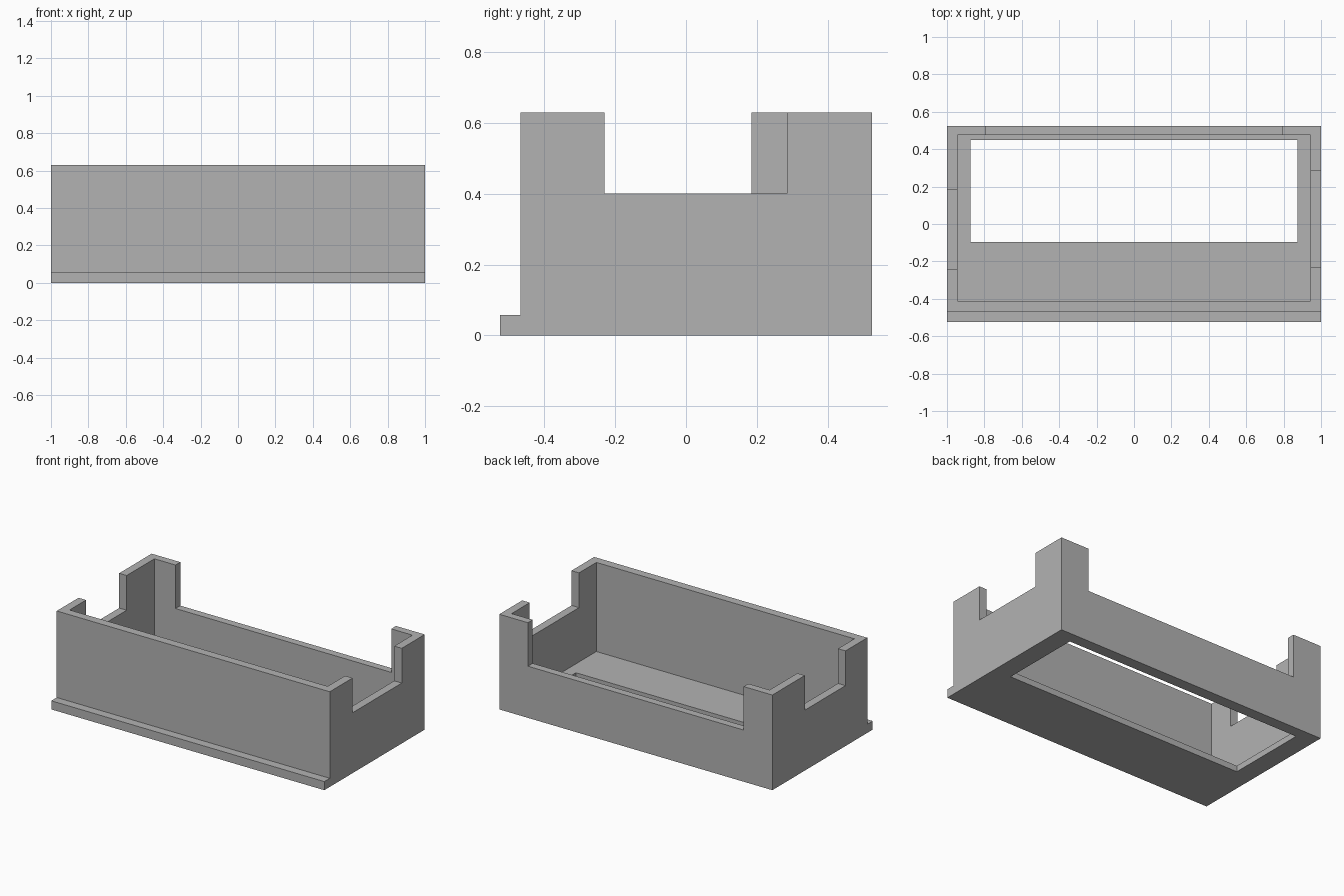
import bpy
import bmesh

cube = bpy.data.objects.get("Cube")
if cube:
    bpy.data.objects.remove(cube, do_unlink=True)

# Single matte grey
grey = bpy.data.materials.new("plain_grey")
grey.use_nodes = True
colour = (0.45, 0.45, 0.45, 1)
grey.diffuse_color = colour
grey.node_tree.nodes["Principled BSDF"].inputs["Base Color"].default_value = colour

# Main dimensions
HALF_X, FRONT, BACK, TOP = 1.0, -0.525, 0.525, 0.63
WALL_FRONT, LIP_TOP = -0.468, 0.057
WALL, FLOOR = 0.055, 0.04
OVER = 0.1  # cutters reach past the surfaces they open


def add_object(name, bm):
    bmesh.ops.recalc_face_normals(bm, faces=bm.faces)
    mesh = bpy.data.meshes.new(name)
    bm.to_mesh(mesh)
    bm.free()
    mesh.materials.append(grey)
    obj = bpy.data.objects.new(name, mesh)
    bpy.context.collection.objects.link(obj)
    return obj


def extrude_x(name, profile, x0, x1):
    """Extrude a (y, z) outline along x."""
    bm = bmesh.new()
    face = bm.faces.new([bm.verts.new((x0, y, z)) for y, z in profile])
    out = bmesh.ops.extrude_face_region(bm, geom=[face])["geom"]
    verts = [v for v in out if isinstance(v, bmesh.types.BMVert)]
    bmesh.ops.translate(bm, verts=verts, vec=(x1 - x0, 0, 0))
    return add_object(name, bm)


def box(name, x, y, z):
    outline = [(y[0], z[0]), (y[1], z[0]), (y[1], z[1]), (y[0], z[1])]
    return extrude_x(name, outline, *x)


# Solid body with the low lip along the front
tray = extrude_x("open_tray", [
    (FRONT, 0), (BACK, 0), (BACK, TOP),
    (WALL_FRONT, TOP), (WALL_FRONT, LIP_TOP), (FRONT, LIP_TOP),
], -HALF_X, HALF_X)

inner_x = HALF_X - WALL
above = TOP + OVER
cutters = [
    # Inner cavity
    box("cavity_cutter", (-inner_x, inner_x), (-0.412, 0.475), (FLOOR, above)),
    # Floor opening
    box("floor_cutter", (-0.873, 0.873), (-0.095, 0.45), (-OVER, 0.2)),
    # Notches in the side walls, unequal in length
    box("right_notch_cutter", (0.9, HALF_X + OVER), (-0.23, 0.285), (0.4, above)),
    box("left_notch_cutter", (-HALF_X - OVER, -0.9), (-0.24, 0.185), (0.4, above)),
    # Wide notch in the back wall
    box("back_notch_cutter", (-0.79, 0.79), (0.4, BACK + OVER), (0.342, above)),
]

for cutter in cutters:
    cutter.hide_render = True
    mod = tray.modifiers.new(cutter.name, "BOOLEAN")
    mod.operation = "DIFFERENCE"
    mod.solver = "EXACT"
    mod.object = cutter

# Bake the cuts and drop the cutters
bpy.context.view_layer.update()
graph = bpy.context.evaluated_depsgraph_get()
result = bpy.data.meshes.new_from_object(tray.evaluated_get(graph))
tray.modifiers.clear()
tray.data = result
for cutter in cutters:
    bpy.data.objects.remove(cutter, do_unlink=True)
